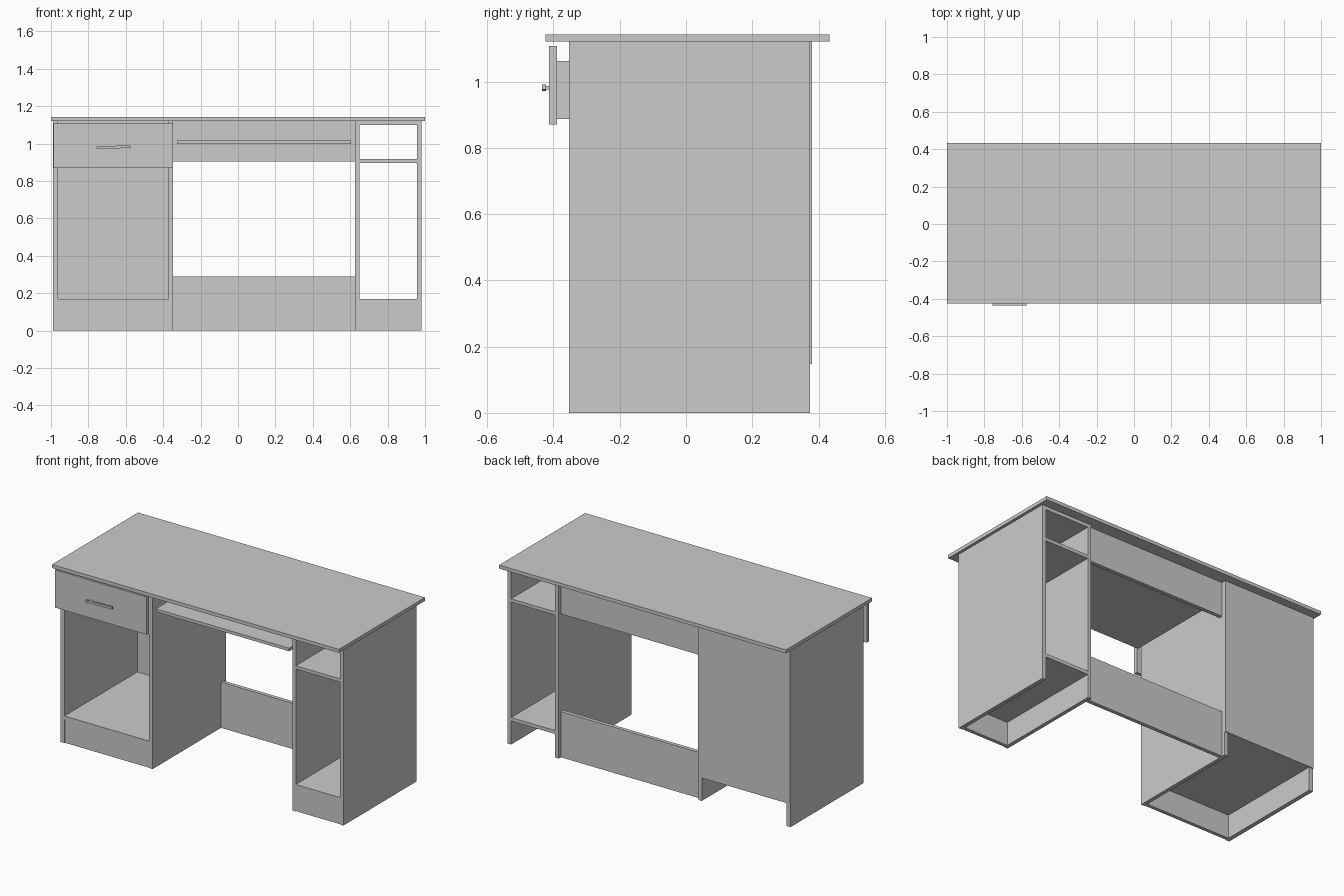
import bpy
import math

if "Cube" in bpy.data.objects:
    bpy.data.objects.remove(bpy.data.objects["Cube"], do_unlink=True)

# One plain grey for the whole desk
grey = bpy.data.materials.new("plain_grey")
grey.use_nodes = True
colour = (0.6, 0.6, 0.6, 1)
grey.diffuse_color = colour
grey.node_tree.nodes["Principled BSDF"].inputs["Base Color"].default_value = colour


def board(name, x, y, z):
    """Box spanning the given (low, high) ranges."""
    spans = (x, y, z)
    bpy.ops.mesh.primitive_cube_add(size=1, location=[(a + b) / 2 for a, b in spans])
    ob = bpy.context.object
    ob.name = name
    ob.scale = [b - a for a, b in spans]
    bpy.ops.object.transform_apply(location=False, rotation=False, scale=True)
    ob.data.materials.append(grey)
    return ob


FRONT, BACK = -0.353, 0.374
TOP = 1.12
DEPTH = (FRONT, BACK)

# Desk top
board("desk_top", (-1, 1), (-0.424, 0.433), (TOP, 1.142))

# Four upright panels
uprights = {
    "outer_right_panel": (-0.99, -0.963),
    "inner_right_panel": (-0.372, -0.348),
    "inner_left_panel": (0.626, 0.65),
    "outer_left_panel": (0.957, 0.982),
}
for name, x in uprights.items():
    board(name, x, DEPTH, (0, TOP))

cabinet = (-0.963, -0.372)
bay = (0.65, 0.957)
knee = (-0.348, 0.626)

# Bottom shelf and plinth of both pedestals
for side, x in (("cabinet", cabinet), ("bay", bay)):
    board(side + "_bottom_shelf", x, DEPTH, (0.148, 0.17))
    board(side + "_plinth", x, (FRONT + 0.004, FRONT + 0.026), (0, 0.148))

# Shelves of the narrow open bay
board("bay_middle_shelf", bay, DEPTH, (0.897, 0.918))
board("bay_top_shelf", bay, DEPTH, (1.098, TOP))

# Cabinet back and the two cross panels of the knee space
board("cabinet_back", (-0.99, -0.348), (BACK, BACK + 0.006), (0.148, TOP))
board("upper_cross_panel", knee, (0.328, 0.352), (0.903, TOP))
board("lower_cross_panel", knee, (0.328, 0.352), (0, 0.288))

# Keyboard tray
board("keyboard_tray", (knee[0] + 0.022, knee[1] - 0.022), (FRONT, 0.25), (0.997, 1.016))

# Drawer, slightly open
box_y, box_z = (-0.39, 0.26), (0.887, 1.062)
board("drawer_front", (-0.987, -0.348), (-0.413, box_y[0]), (0.87, 1.107))
board("drawer_right_side", (-0.945, -0.925), box_y, box_z)
board("drawer_left_side", (-0.41, -0.39), box_y, box_z)
board("drawer_back", (-0.925, -0.41), (0.24, 0.26), box_z)
board("drawer_bottom", (-0.925, -0.41), (box_y[0], 0.24), (0.887, 0.9))

# Drawer handle, set at a slight tilt
bar = board("handle_bar", (-0.757, -0.575), (-0.435, -0.423), (0.974, 0.988))
bar.rotation_euler.y = math.radians(-1.5)
for side, x in (("right", -0.73), ("left", -0.602)):
    board("handle_" + side + "_post", (x - 0.006, x + 0.006), (-0.424, -0.413), (0.976, 0.986))
